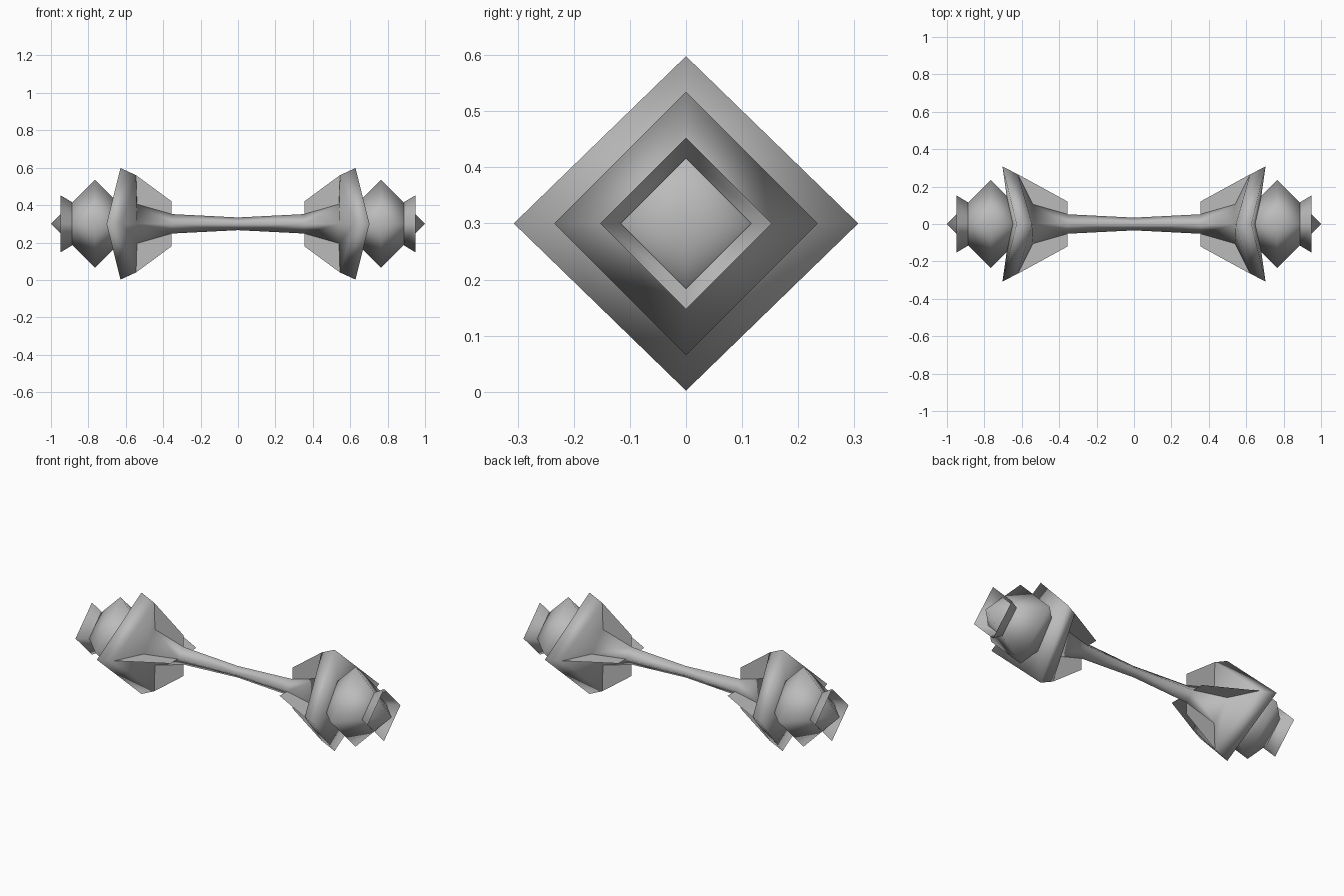
import bpy, bmesh

if "Cube" in bpy.data.objects:
    bpy.data.objects.remove(bpy.data.objects["Cube"])

CZ = 0.30  # height of the long axis

steel = bpy.data.materials.new("grey steel")
steel.diffuse_color = (0.5, 0.5, 0.5, 1)
steel.use_nodes = True
steel.node_tree.nodes["Principled BSDF"].inputs["Base Color"].default_value = steel.diffuse_color


def finish(name, bm, smooth=True):
    """Turn a right-half bmesh into an object mirrored across x."""
    bmesh.ops.recalc_face_normals(bm, faces=bm.faces)
    mesh = bpy.data.meshes.new(name)
    bm.to_mesh(mesh)
    bm.free()
    mesh.materials.append(steel)
    for p in mesh.polygons:
        p.use_smooth = smooth
    ob = bpy.data.objects.new(name, mesh)
    bpy.context.collection.objects.link(ob)
    ob.location.z = CZ
    mir = ob.modifiers.new("mirror", 'MIRROR')
    mir.use_clip = True
    mir.merge_threshold = 0.0005
    return ob


def diamond_loft(name, rings):
    """Loft diamond rings given as (x_side, r_side, x_top, r_top); r = 0 makes a tip."""
    bm = bmesh.new()
    loops = []
    for xs, rs, xt, rt in rings:
        if rs == 0:
            loops.append([bm.verts.new((xs, 0, 0))] * 4)
        else:
            loops.append([bm.verts.new(c) for c in
                          ((xs, -rs, 0), (xt, 0, rt), (xs, rs, 0), (xt, 0, -rt))])
    for a, b in zip(loops, loops[1:]):
        for i in range(4):
            j = (i + 1) % 4
            quad = list(dict.fromkeys((a[i], a[j], b[j], b[i])))
            bm.faces.new(quad)
    return finish(name, bm)


def even(x, r):
    return (x, r, x, r)


# slim handle that flares into a bent diamond collar on each end
diamond_loft("handle_and_collars", [
    even(0.0, 0.034),
    even(0.355, 0.052),
    even(0.54, 0.105),
    (0.62, 0.265, 0.545, 0.26),
    (0.703, 0.307, 0.628, 0.298),
    even(0.66, 0),
])

# octahedral bulb whose outer tip ends the piece
diamond_loft("bulb", [even(0.53, 0), even(0.765, 0.235), even(1.0, 0)])

# open flared cup around the tip
diamond_loft("end_cup", [even(0.888, 0.116), even(0.95, 0.153)])

# four thin fins behind each collar
bm = bmesh.new()
for s in (1, -1):
    side = ((0.62, 0.265), (0.355, 0.12), (0.355, 0.03), (0.545, 0.03))
    bm.faces.new([bm.verts.new((x, s * r, 0)) for x, r in side])
    top = ((0.545, 0.26), (0.355, 0.12), (0.355, 0.03), (0.545, 0.03))
    bm.faces.new([bm.verts.new((x, 0, s * r)) for x, r in top])
finish("collar_fins", bm, smooth=False)
